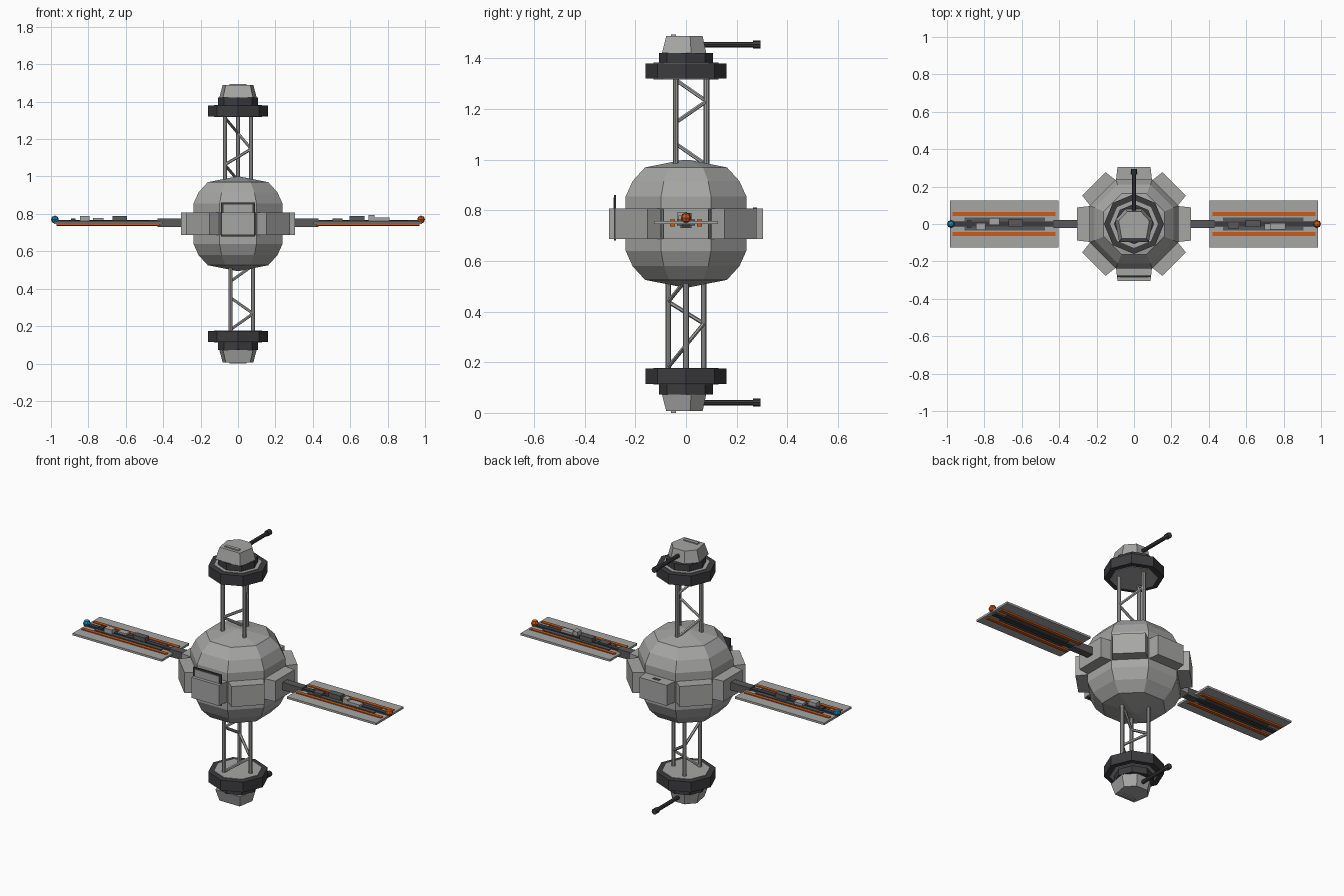
import bpy, bmesh
from math import pi, cos, sin, radians
from mathutils import Vector, Matrix

cube = bpy.data.objects.get("Cube")
if cube:
    bpy.data.objects.remove(cube, do_unlink=True)

MID = 0.7475  # height of the station's centre


def material(name, rgb):
    m = bpy.data.materials.new(name)
    m.use_nodes = True
    m.diffuse_color = (*rgb, 1)
    bsdf = next(n for n in m.node_tree.nodes if n.type == 'BSDF_PRINCIPLED')
    bsdf.inputs["Base Color"].default_value = (*rgb, 1)
    return m


GREY = material("hull grey", (0.38, 0.385, 0.375))
DARK = material("dark metal", (0.045, 0.045, 0.05))
MEDIUM = material("medium grey", (0.1, 0.1, 0.105))
ORANGE = material("orange", (0.6, 0.1, 0.01))
BLUE = material("blue", (0.015, 0.22, 0.42))


def make(name, bm, mat):
    bmesh.ops.recalc_face_normals(bm, faces=bm.faces)
    mesh = bpy.data.meshes.new(name)
    bm.to_mesh(mesh)
    bm.free()
    mesh.materials.append(mat)
    ob = bpy.data.objects.new(name, mesh)
    bpy.context.collection.objects.link(ob)
    return ob


def box(name, mat, x, y, z):
    """Box from (low, high) ranges on each axis."""
    bm = bmesh.new()
    bmesh.ops.create_cube(bm, size=1)
    for v in bm.verts:
        v.co = [(r[0] + r[1]) / 2 + c * abs(r[1] - r[0]) for r, c in zip((x, y, z), v.co)]
    return make(name, bm, mat)


def loft(name, mat, rings):
    """Skin a stack of equal-sized rings and close both ends."""
    bm = bmesh.new()
    loops = [[bm.verts.new(p) for p in ring] for ring in rings]
    n = len(loops[0])
    for a, b in zip(loops, loops[1:]):
        for i in range(n):
            j = (i + 1) % n
            bm.faces.new((a[i], a[j], b[j], b[i]))
    bm.faces.new(loops[0])
    bm.faces.new(loops[-1])
    return make(name, bm, mat)


def octagon(r, z, turn=0.0):
    return [(r * cos(turn + i * pi / 4), r * sin(turn + i * pi / 4), z) for i in range(8)]


def rod(name, mat, a, b, r, sides=6):
    a, b = Vector(a), Vector(b)
    bm = bmesh.new()
    bmesh.ops.create_cone(bm, cap_ends=True, segments=sides, radius1=r, radius2=r,
                          depth=(b - a).length)
    turn = (b - a).to_track_quat('Z', 'Y').to_matrix().to_4x4()
    bm.transform(Matrix.Translation((a + b) / 2) @ turn)
    return make(name, bm, mat)


# Faceted core, flat sides facing the axes
half = [(0.01, 0.252), (0.162, 0.222), (0.211, 0.168), (0.238, 0.108)]
profile = half + [(r, -h) for r, h in reversed(half)]
loft("core_hull", GREY, [octagon(r / cos(pi / 8), MID + h, pi / 8) for r, h in profile])

# Eight tapered docking pads around the equator
for i in range(8):
    rings = []
    for dist, w in ((0.2, 0.1), (0.304, 0.0885)):
        rings.append([(dist, s * w, MID + t * 0.06) for s, t in ((-1, -1), (1, -1), (1, 1), (-1, 1))])
    pad = loft(f"dock_pad_{i + 1}", GREY, rings)
    pad.data.transform(Matrix.Rotation(i * pi / 4, 4, 'Z'))

# Upright screen at the front
box("screen_frame", DARK, (-0.091, 0.091), (-0.284, -0.276), (0.68, 0.86))
box("screen_face", GREY, (-0.078, 0.078), (-0.286, -0.283), (0.69, 0.85))
box("back_pad_slot", MEDIUM, (-0.02, 0.02), (0.265, 0.28), (0.8, 0.811))

# Turret modules, the lower one upside down
CAP = [(-0.08, -0.095), (0.08, -0.095), (0.1, 0.02), (0.045, 0.08), (-0.045, 0.08), (-0.1, 0.02)]
for place, up in (("upper", 1), ("lower", -1)):
    def lift(h):
        return MID + up * h

    loft(place + "_collar", DARK, [octagon(0.16, lift(h)) for h in (0.573, 0.633)])
    loft(place + "_deck", GREY, [octagon(0.128, lift(h)) for h in (0.57, 0.636)])
    loft(place + "_neck", DARK, [octagon(0.107, lift(h)) for h in (0.633, 0.674)])
    loft(place + "_turret", GREY, [[(x * k, y * k, lift(h)) for x, y in CAP]
                                   for k, h in ((1, 0.674), (0.82, 0.741))])
    box(place + "_hatch", GREY, (-0.045, 0.045), (-0.06, -0.04), sorted((lift(0.738), lift(0.7475))))
    rod(place + "_gun", DARK, (0, 0.06, lift(0.707)), (0, 0.27, lift(0.707)), 0.011, 8)
    rod(place + "_muzzle", DARK, (0, 0.265, lift(0.707)), (0, 0.295, lift(0.707)), 0.016, 8)


# Three-legged trusses with a brace winding round the legs
def truss(place, angles, low, high, start, step):
    feet = [(0.081 * cos(radians(a)), 0.081 * sin(radians(a))) for a in angles]
    for i, (x, y) in enumerate(feet):
        rod(f"{place}_leg_{i + 1}", GREY, (x, y, low), (x, y, high), 0.011, 8)
    for i in range(4):
        rod(f"{place}_brace_{i + 1}", GREY, (*feet[i % 3], start - i * step),
            (*feet[(i + 1) % 3], start - (i + 1) * step), 0.008)


truss("upper", (210, 90, 330), 0.94, 1.33, 1.315, 0.084)
truss("lower", (0, 240, 120), 0.17, 0.55, 0.525, 0.086)

# Side wings: arm, panel, stripes, spar and tip lamp
for side, s, lamp in (("left", 1, ORANGE), ("right", -1, BLUE)):
    def span(a, b):
        return sorted((s * a, s * b))

    box(side + "_arm", MEDIUM, span(0.29, 0.43), (-0.022, 0.022), (0.73, 0.775))
    box(side + "_panel", GREY, span(0.405, 0.983), (-0.126, 0.126), (0.746, 0.758))
    for edge, y in (("front", -0.053), ("back", 0.053)):
        box(f"{side}_{edge}_stripe", ORANGE, span(0.42, 0.97), (y - 0.01, y + 0.01), (0.737, 0.763))
    box(side + "_spar", MEDIUM, span(0.475, 0.905), (-0.036, 0.036), (0.741, 0.764))
    box(side + "_spine", DARK, span(0.4, 0.97), (-0.014, 0.014), (0.736, 0.768))
    bm = bmesh.new()
    bmesh.ops.create_uvsphere(bm, u_segments=8, v_segments=4, radius=0.021)
    bm.transform(Matrix.Translation((s * 0.979, 0, 0.77)))
    make(side + "_lamp", bm, lamp)

# Equipment boxes on the wings: x centre, length, y centre, top, colour
GEAR = [
    (-0.88, 0.025, 0.0, 0.776, DARK), (-0.82, 0.05, -0.013, 0.79, GREY),
    (-0.748, 0.056, 0.013, 0.778, GREY), (-0.632, 0.076, 0.005, 0.79, MEDIUM),
    (0.532, 0.056, -0.01, 0.776, MEDIUM), (0.635, 0.08, 0.003, 0.79, MEDIUM),
    (0.715, 0.032, -0.015, 0.793, GREY), (0.77, 0.078, -0.012, 0.78, GREY),
]
for i, (x, length, y, top, mat) in enumerate(GEAR):
    box(f"equipment_box_{i + 1}", mat, (x - length / 2, x + length / 2),
        (y - 0.018, y + 0.018), (0.755, top))
